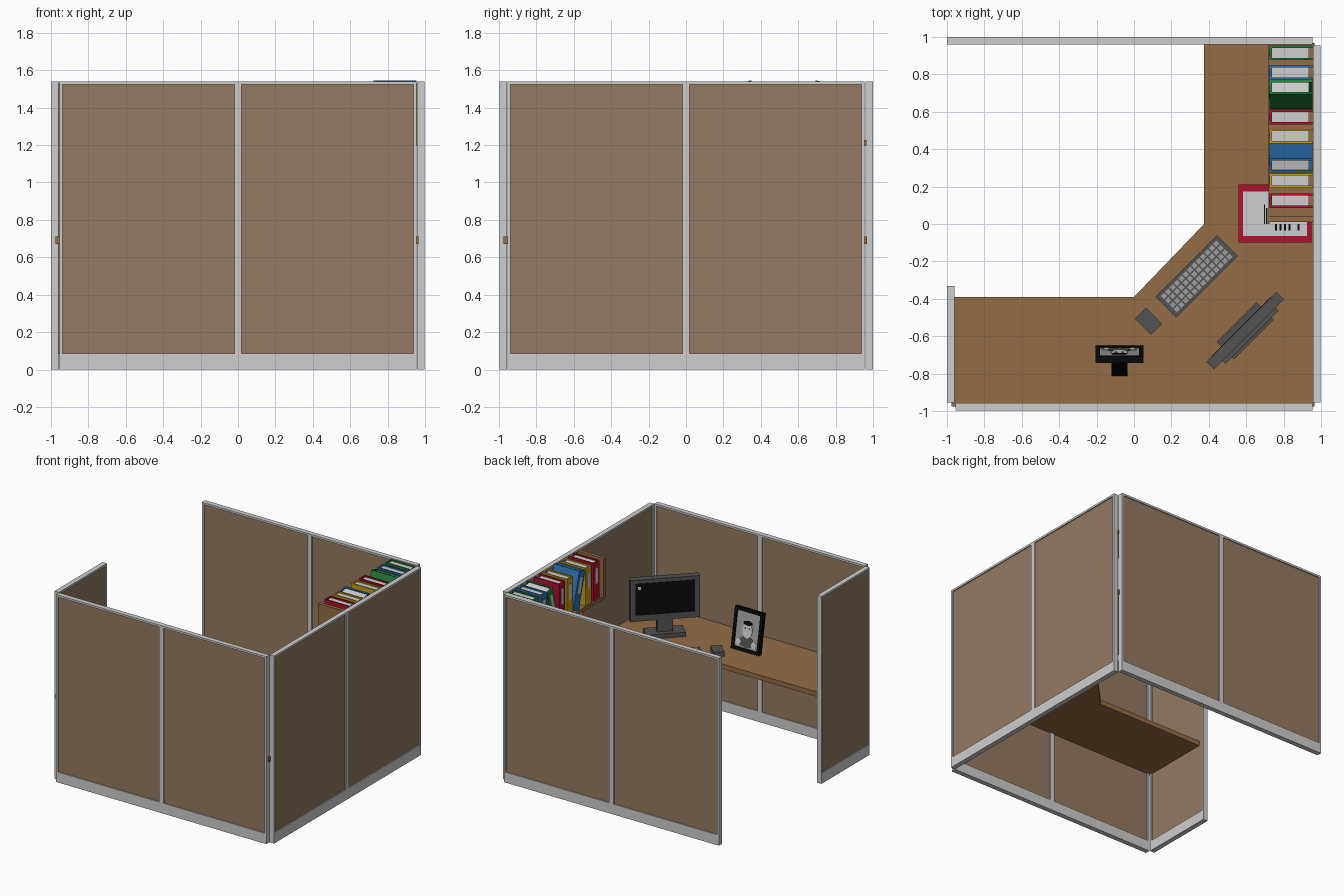
import bpy, bmesh
from math import radians
from mathutils import Matrix, Vector

cube = bpy.data.objects.get("Cube")
if cube:
    bpy.data.objects.remove(cube)

COLOURS = {
    "light_grey": (0.62, 0.62, 0.62),
    "fabric": (0.29, 0.195, 0.12),
    "wood": (0.295, 0.15, 0.06),
    "red": (0.45, 0.005, 0.026),
    "yellow": (0.58, 0.34, 0.01),
    "blue": (0.026, 0.17, 0.46),
    "green": (0.017, 0.22, 0.045),
    "dark_grey": (0.085, 0.085, 0.085),
    "black": (0.003, 0.003, 0.003),
    "mid_grey": (0.34, 0.34, 0.34),
}
MATS = {}
for key, rgb in COLOURS.items():
    mat = bpy.data.materials.new(key)
    mat.use_nodes = True
    mat.diffuse_color = (*rgb, 1)
    mat.node_tree.nodes["Principled BSDF"].inputs["Base Color"].default_value = (*rgb, 1)
    MATS[key] = mat


def place(x, y, z, turn=0, axis="Z"):
    return Matrix.Translation((x, y, z)) @ Matrix.Rotation(radians(turn), 4, axis)


def finish(name, bm, colour, matrix):
    bmesh.ops.recalc_face_normals(bm, faces=bm.faces)
    mesh = bpy.data.meshes.new(name)
    bm.to_mesh(mesh)
    bm.free()
    mesh.materials.append(MATS[colour])
    obj = bpy.data.objects.new(name, mesh)
    obj.matrix_world = matrix
    bpy.context.collection.objects.link(obj)
    return obj


def boxes(name, colour, matrix, *spans):
    """One object made of boxes, each given by its low and high corner."""
    bm = bmesh.new()
    for lo, hi in spans:
        lo, hi = Vector(lo), Vector(hi)
        m = Matrix.Translation((lo + hi) / 2) @ Matrix.Diagonal((*(hi - lo), 1))
        bmesh.ops.create_cube(bm, size=1, matrix=m)
    return finish(name, bm, colour, matrix)


def oval(name, colour, matrix, x, y, z, rx, rz):
    """Thin oval plate facing +y."""
    bm = bmesh.new()
    m = Matrix.Translation((x, y, z)) @ Matrix.Diagonal((rx, 1, rz, 1)) @ Matrix.Rotation(radians(90), 4, "X")
    bmesh.ops.create_cone(bm, cap_ends=True, segments=16, radius1=1, radius2=1, depth=0.004, matrix=m)
    return finish(name, bm, colour, matrix)


# Partition walls: frame with recessed fabric panels
HEIGHT, KICK, EDGE, HALF = 1.54, 0.085, 0.016, 0.02


def wall(name, length, panels, matrix):
    e = length / 2
    spans = [((-e, -HALF, 0), (e, HALF, KICK)),
             ((-e, -HALF, HEIGHT - EDGE), (e, HALF, HEIGHT)),
             ((-e, -HALF, KICK), (-e + EDGE, HALF, HEIGHT - EDGE)),
             ((e - EDGE, -HALF, KICK), (e, HALF, HEIGHT - EDGE))]
    if panels == 2:
        spans.append(((-HALF, -HALF, KICK), (HALF, HALF, HEIGHT - EDGE)))
    boxes(name + "_frame", "light_grey", matrix, *spans)
    boxes(name + "_panel", "fabric", matrix,
          ((EDGE - e, -0.011, KICK), (e - EDGE, 0.011, HEIGHT - EDGE)))


wall("front_wall", 1.91, 2, place(0, -0.977, 0))
wall("back_wall", 1.955, 2, place(-0.022, 0.98, 0))
wall("left_wall", 1.91, 2, place(0.977, 0, 0, 90))
wall("right_wall", 0.625, 1, place(-0.98, -0.643, 0, 90))

# Corner desk top
DESK = 0.71
outline = [(-0.975, -0.975), (0.966, -0.975), (0.966, 0.968), (0.375, 0.968),
           (0.375, 0), (0, -0.39), (-0.975, -0.39)]
bm = bmesh.new()
face = bm.faces.new([bm.verts.new((x, y, DESK - 0.04)) for x, y in outline])
up = bmesh.ops.extrude_face_region(bm, geom=[face])["geom"]
bmesh.ops.translate(bm, vec=(0, 0, 0.04), verts=[v for v in up if isinstance(v, bmesh.types.BMVert)])
finish("desk_top", bm, "wood", Matrix())

# Wall shelf
SHELF = 1.228
boxes("shelf", "wood", Matrix(),
      ((0.72, 0.01, SHELF - 0.03), (0.965, 0.965, SHELF)),
      ((0.72, 0.01, SHELF), (0.957, 0.04, 1.53)))


# Ring binders: spine, two covers, pages and a spine label
def binder(colour, y, tilt=0):
    w, d, h, t = 0.039, 0.23, 0.308, 0.012
    m = place(0.725, y, SHELF + w * abs(tilt) / 60 + 0.001, tilt, "X")
    boxes(colour + "_binder", colour, m,
          ((0, -w, 0), (t, w, h)),
          ((t, -w, 0), (d, t - w, h)),
          ((t, w - t, 0), (d, w, h)))
    boxes("binder_pages", "light_grey", m, ((t, t - w, 0.01), (d - 0.02, w - t, h - 0.01)))
    boxes("spine_label", "light_grey", m, ((-0.003, -0.016, 0.13), (0, 0.016, 0.26)))


for colour, y, tilt in [("green", 0.915, 0), ("blue", 0.81, 0), ("green", 0.652, -15),
                        ("red", 0.572, 0), ("yellow", 0.47, 0), ("blue", 0.392, 15),
                        ("yellow", 0.232, 0), ("red", 0.125, 0)]:
    binder(colour, y, tilt)

# Binder lying on the desk with a printed sheet
m = place(0.755, 0.055, DESK)
boxes("desk_binder", "red", m, ((-0.195, -0.155, 0), (0.195, 0.155, 0.04)))
boxes("desk_binder_sheet", "light_grey", m, ((-0.172, -0.12, 0.04), (0.17, 0.12, 0.045)))
boxes("sheet_marks", "black", m,
      *[((x, -0.09, 0.045), (x + 0.01, -0.055, 0.048)) for x in (0, 0.024, 0.048, 0.072, 0.12)],
      *[((-0.06 + i * 0.012, -0.055, 0.045), (-0.054 + i * 0.012, 0.05 - i * 0.02, 0.048)) for i in range(3)])

# Monitor, turned to face the seat
m = place(0.595, -0.57, DESK, 45)
boxes("monitor_body", "dark_grey", m,
      ((-0.265, -0.028, 0.135), (0.265, 0.028, 0.475)),
      ((-0.2, -0.05, 0.165), (0.2, -0.028, 0.44)))
boxes("monitor_stand", "dark_grey", m,
      ((-0.15, -0.065, 0), (0.15, 0.065, 0.035)),
      ((-0.06, -0.025, 0.035), (0.06, 0.022, 0.135)))
boxes("monitor_screen", "black", m, ((-0.225, 0.028, 0.185), (0.225, 0.031, 0.445)))
boxes("screen_icon", "light_grey", m, ((0.185, 0.031, 0.395), (0.205, 0.033, 0.42)))

# Keyboard with rows of keys
m = place(0.335, -0.28, DESK, 45)
boxes("keyboard", "dark_grey", m, ((-0.232, -0.078, 0), (0.232, 0.078, 0.025)))
COLS, ROWS, STEP = 13, 4, 0.033
keys = []
for i in range(COLS):
    for j in range(ROWS):
        x, y = (i - COLS / 2) * STEP, (j - ROWS / 2) * STEP
        keys.append(((x + 0.004, y + 0.004, 0.025), (x + STEP - 0.004, y + STEP - 0.004, 0.029)))
boxes("keyboard_keys", "mid_grey", m, *keys)

# Mouse
boxes("mouse", "dark_grey", place(0.078, -0.52, DESK, 45), ((-0.042, -0.06, 0), (0.042, 0.06, 0.04)))

# Picture frame leaning back, with a portrait and rear strut
m = place(-0.078, -0.668, DESK + 0.002, 10, "X")
W, H, B = 0.128, 0.33, 0.024
boxes("picture_frame", "black", m,
      ((-W, -0.018, 0), (W, 0.018, B)),
      ((-W, -0.018, H - B), (W, 0.018, H)),
      ((-W, -0.018, B), (B - W, 0.018, H - B)),
      ((W - B, -0.018, B), (W, 0.018, H - B)),
      ((B - W, -0.018, B), (W - B, 0, H - B)))
boxes("photo", "mid_grey", m, ((B - W, 0, B), (W - B, 0.008, H - B)))
oval("portrait_body", "dark_grey", m, 0, 0.01, 0.075, 0.065, 0.045)
oval("portrait_face", "light_grey", m, 0, 0.011, 0.165, 0.045, 0.06)
oval("portrait_hair", "black", m, 0, 0.013, 0.222, 0.04, 0.018)
for side in (-1, 1):
    oval("portrait_shoulder", "light_grey", m, side * 0.07, 0.012, 0.065, 0.022, 0.028)
    oval("portrait_eye", "dark_grey", m, side * 0.018, 0.014, 0.18, 0.007, 0.006)
strut = place(-0.078, -0.735, DESK + 0.22, -18, "X")
boxes("frame_strut", "black", strut, ((-0.042, -0.008, -0.225), (0.042, 0.008, 0)))
